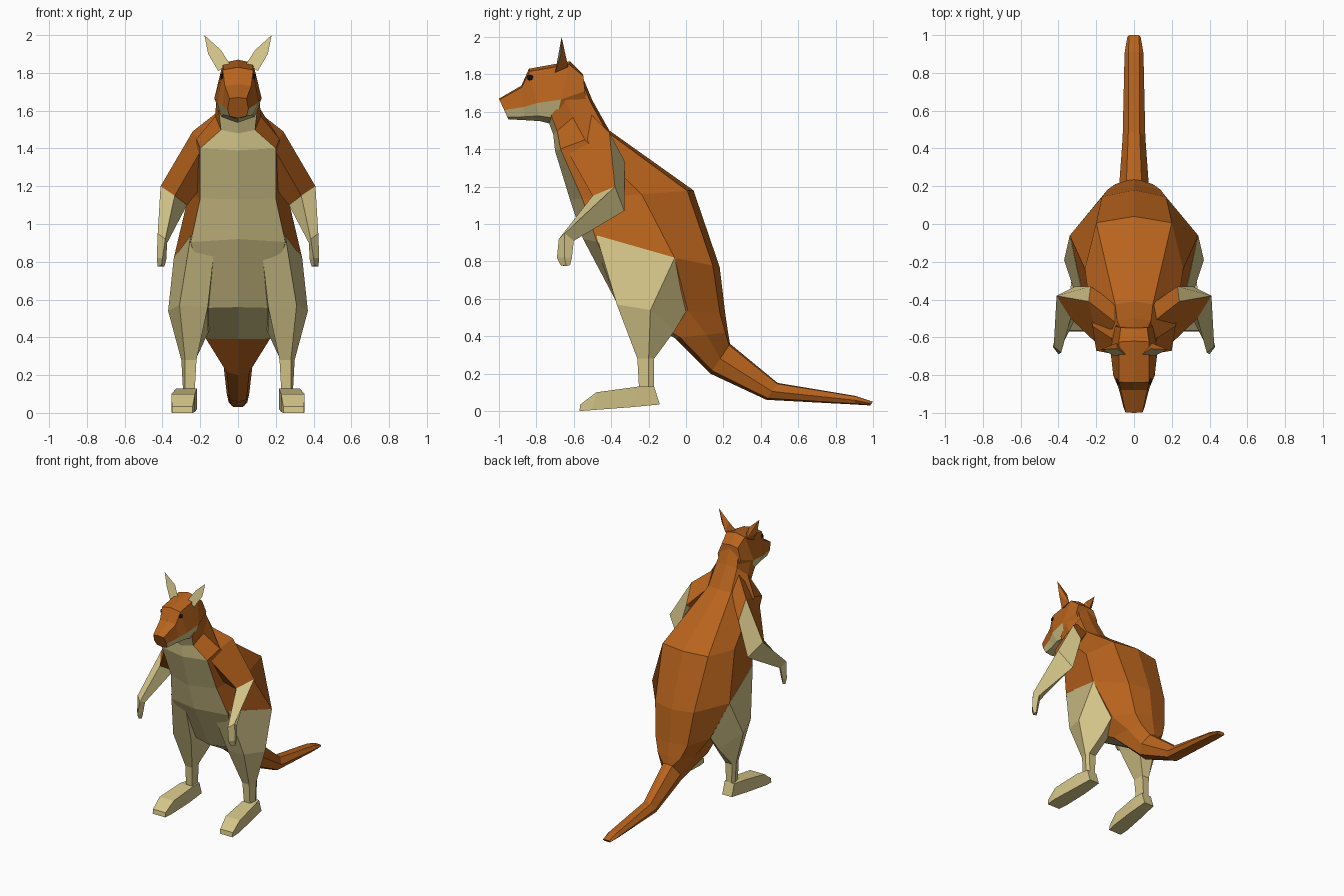
import bpy, bmesh
from mathutils import Vector

if "Cube" in bpy.data.objects:
    bpy.data.objects.remove(bpy.data.objects["Cube"])


def material(name, rgb):
    m = bpy.data.materials.new(name)
    m.diffuse_color = (*rgb, 1)
    m.use_nodes = True
    m.node_tree.nodes["Principled BSDF"].inputs["Base Color"].default_value = m.diffuse_color
    return m


RUST = material("rust_fur", (0.48, 0.125, 0.012))
CREAM = material("cream_fur", (0.66, 0.56, 0.25))
BLACK = material("eye_black", (0.01, 0.01, 0.01))


def finish(name, bm, mats, mirror=False):
    bmesh.ops.recalc_face_normals(bm, faces=bm.faces)
    me = bpy.data.meshes.new(name)
    bm.to_mesh(me)
    bm.free()
    for m in mats:
        me.materials.append(m)
    ob = bpy.data.objects.new(name, me)
    bpy.context.collection.objects.link(ob)
    if mirror:
        mod = ob.modifiers.new("mirror", 'MIRROR')
        mod.use_mirror_merge = False
    return ob


def loft(name, rings, cream, mirror=False):
    """Skin a list of equal rings; cream(segment, column) picks the light fur."""
    bm = bmesh.new()
    vs = [[bm.verts.new(p) for p in r] for r in rings]
    n = len(vs[0])
    for s in range(len(vs) - 1):
        for c in range(n):
            d = (c + 1) % n
            f = bm.faces.new((vs[s][c], vs[s][d], vs[s + 1][d], vs[s + 1][c]))
            f.material_index = int(cream(s, c))
    for end, s in ((0, 0), (-1, len(vs) - 2)):
        bm.faces.new(vs[end]).material_index = int(cream(s, 0))
    return finish(name, bm, (RUST, CREAM), mirror)


def section(by, bz, bw, fy, fz, fw, w, t):
    """Symmetric 8-sided ring from a back point, a front point and half widths."""
    b, f = Vector((0, by, bz)), Vector((0, fy, fz))
    half = [(bw, 0.05), (w, t), (fw, 0.9)]
    right = [b.lerp(f, k) + Vector((x, 0, 0)) for x, k in half]
    left = [Vector((-p.x, p.y, p.z)) for p in reversed(right)]
    return [b, *right, f, *left]


def column(c):
    return min(c, 7 - c)


# Neck, torso and tail
body = [
    (-.55, 1.78, .07, -.74, 1.56, .10, .115, .5),
    (-.50, 1.66, .09, -.71, 1.48, .09, .12, .5),
    (-.41, 1.50, .10, -.70, 1.39, .20, .22, .45),
    (.04, 1.18, .20, -.62, 1.13, .20, .26, .42),
    (.18, .77, .17, -.55, .92, .25, .34, .33),
    (.21, .52, .14, -.36, .56, .16, .22, .35),
    (.225, .42, .10, -.06, .39, .17, .15, .4),
    (.235, .36, .04, .13, .20, .06, .08, .5),
    (.49, .15, .03, .43, .06, .045, .06, .5),
    (.91, .08, .03, .90, .035, .035, .05, .5),
    (1.0, .05, .025, .985, .03, .025, .035, .5),
]
loft("body_and_tail", [section(*r) for r in body],
     lambda s, c: s < 6 and column(c) == 3)

# Head, from the nape to the nose
head = [
    (-.55, 1.80, .07, -.53, 1.62, .08, .10, .5),
    (-.62, 1.87, .08, -.70, 1.53, .09, .125, .6),
    (-.84, 1.83, .08, -.78, 1.55, .08, .11, .66),
    (-.88, 1.74, .07, -.86, 1.555, .06, .082, .62),
    (-1.0, 1.67, .045, -.95, 1.56, .045, .055, .55),
]
loft("head", [section(*r) for r in head],
     lambda s, c: s > 0 and s < 4 and column(c) >= 2 and (s, c) != (3, 0))

# Ears: light front face, dark fan behind
bm = bmesh.new()
rim = [bm.verts.new(p) for p in ((.045, -.69, 1.85), (.105, -.70, 1.81), (.158, -.67, 1.90),
                                 (.178, -.665, 2.0), (.09, -.66, 1.92))]
back = bm.verts.new((.095, -.63, 1.84))
bm.faces.new(rim).material_index = 1
for i in range(5):
    bm.faces.new((rim[i], rim[(i + 1) % 5], back))
finish("ears", bm, (RUST, CREAM), True)

# Eyes
bm = bmesh.new()
bmesh.ops.create_icosphere(bm, subdivisions=1, radius=.02)
bmesh.ops.translate(bm, verts=bm.verts, vec=(.077, -.832, 1.782))
finish("eyes", bm, (BLACK,), True)

# Arms: rings run top, front, inner, back
arm = [
    [(.10, -.52, 1.60), (.11, -.62, 1.48), (.10, -.50, 1.40), (.10, -.42, 1.48)],
    [(.24, -.41, 1.49), (.19, -.64, 1.40), (.19, -.52, 1.20), (.23, -.33, 1.34)],
    [(.41, -.38, 1.20), (.335, -.50, 1.15), (.27, -.42, 1.10), (.31, -.33, 1.07)],
    [(.425, -.65, .95), (.385, -.68, .92), (.375, -.63, .90), (.41, -.60, .91)],
    [(.43, -.65, .82), (.40, -.69, .82), (.38, -.65, .81), (.42, -.61, .82)],
    [(.425, -.64, .775), (.405, -.67, .78), (.39, -.65, .775), (.415, -.62, .78)],
]
loft("arms", arm, lambda s, c: s >= 2 or (s == 1 and c >= 2), True)

# Legs: rings run front outer, front inner, back inner, back, outer
leg = [
    [(.25, -.48, .94), (.12, -.50, .92), (.05, 0, .70), (.16, .14, .77), (.34, -.06, .82)],
    [(.31, -.37, .57), (.16, -.36, .56), (.16, -.12, .42), (.24, -.06, .43), (.37, -.19, .54)],
    [(.28, -.26, .28), (.22, -.26, .28), (.225, -.17, .28), (.285, -.17, .28), (.30, -.20, .28)],
    [(.28, -.25, .10), (.23, -.25, .10), (.235, -.17, .10), (.28, -.17, .10), (.29, -.20, .10)],
]
loft("legs", leg, lambda s, c: True, True)

# Feet: centre x, top y, bottom y, half width, top z, bottom z
feet = [
    (.262, -.17, -.14, .042, .13, .035),
    (.272, -.26, -.30, .055, .13, .02),
    (.290, -.48, -.50, .062, .10, .005),
    (.295, -.565, -.57, .055, .035, 0),
]
loft("feet", [[(x - w, ty, tz), (x + w, ty, tz), (x + w, by, bz), (x - w, by, bz)]
              for x, ty, by, w, tz, bz in feet], lambda s, c: True, True)
